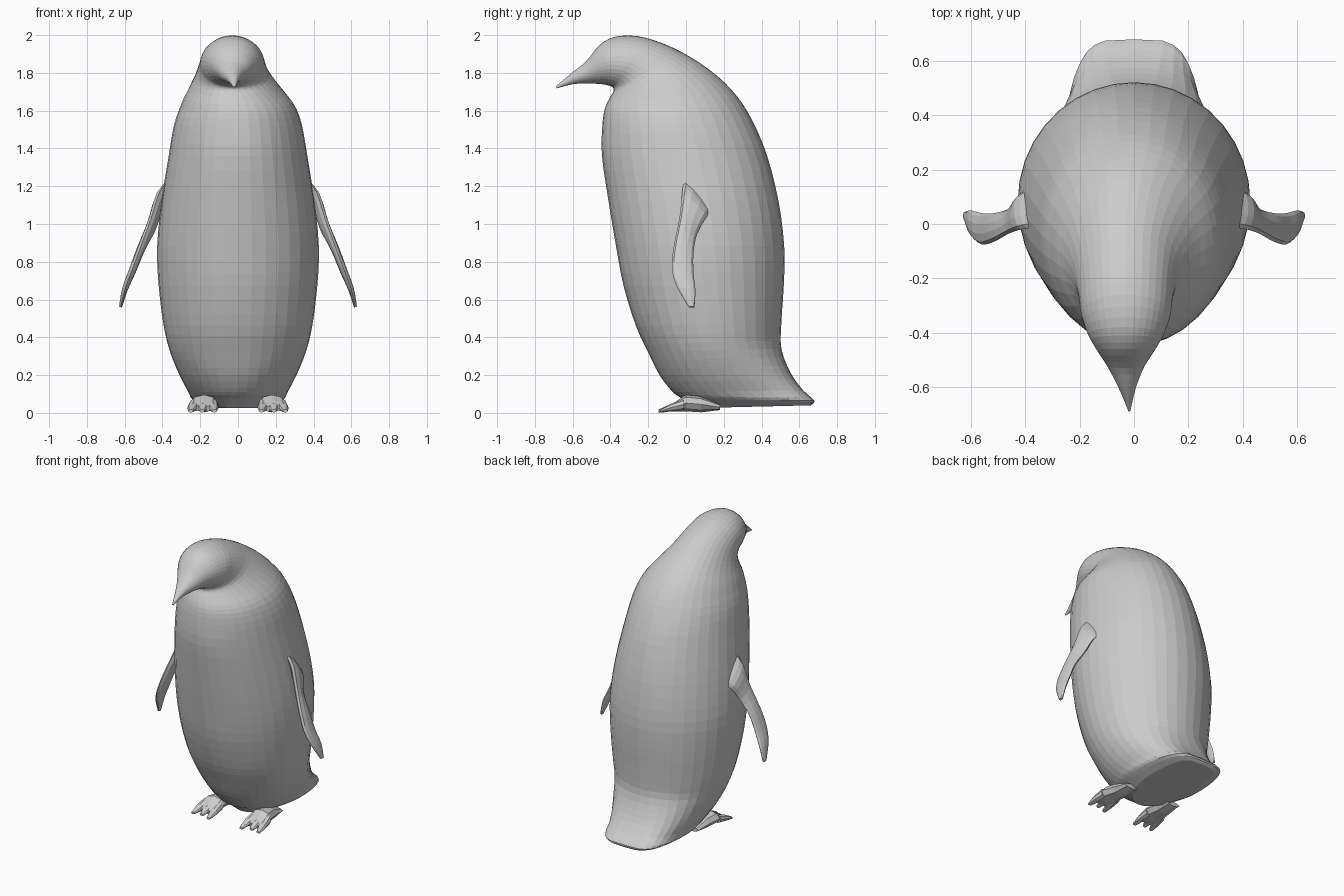
import bpy, bmesh, math
from mathutils import Vector

grey = bpy.data.materials.new("plain grey")
grey.diffuse_color = (0.6, 0.6, 0.6, 1)


def smooth_rows(rows, steps):
    """Catmull-Rom interpolation of rows of numbers."""
    out = []
    n = len(rows)
    for i in range(n - 1):
        a, b, c, d = rows[max(i - 1, 0)], rows[i], rows[i + 1], rows[min(i + 2, n - 1)]
        for k in range(steps):
            t = k / steps
            out.append([0.5 * (2 * q + (r - p) * t + (2 * p - 5 * q + 4 * r - s) * t * t
                               + (3 * q - p - 3 * r + s) * t ** 3)
                        for p, q, r, s in zip(a, b, c, d)])
    out.append(list(rows[-1]))
    return out


def loft(name, rings, sides, mirror=False):
    """Skin rings of (centre, axis a, axis b, squareness of the -a half)."""
    bm = bmesh.new()
    loops = []
    for centre, a, b, e in rings:
        loop = []
        for k in range(sides):
            t = 2 * math.pi * k / sides
            c, s = math.cos(t), math.sin(t)
            if c < 0:
                s = math.copysign(abs(s) ** e, s)
            loop.append(bm.verts.new(centre + a * c + b * s))
        loops.append(loop)
    for lo, hi in zip(loops, loops[1:]):
        for k in range(sides):
            j = (k + 1) % sides
            bm.faces.new((lo[k], lo[j], hi[j], hi[k]))
    bm.faces.new(loops[0])
    bm.faces.new(loops[-1])
    bmesh.ops.recalc_face_normals(bm, faces=bm.faces)
    me = bpy.data.meshes.new(name)
    bm.to_mesh(me)
    bm.free()
    me.materials.append(grey)
    ob = bpy.data.objects.new(name, me)
    bpy.context.collection.objects.link(ob)
    if mirror:
        ob.modifiers.new("mirror", 'MIRROR').use_mirror_merge = False
    return ob


# Body, tail, head and beak: (front y, front z, back y, back z, half width)
trunk = [
    (0.04, 0.025, 0.66, 0.04, 0.17),
    (-0.02, 0.075, 0.68, 0.065, 0.24),
    (-0.07, 0.11, 0.62, 0.12, 0.265),
    (-0.14, 0.20, 0.555, 0.21, 0.312),
    (-0.20, 0.32, 0.505, 0.34, 0.362),
    (-0.265, 0.46, 0.505, 0.48, 0.395),
    (-0.33, 0.67, 0.518, 0.68, 0.42),
    (-0.37, 0.88, 0.52, 0.88, 0.428),
    (-0.41, 1.12, 0.49, 1.12, 0.405),
    (-0.445, 1.36, 0.43, 1.36, 0.367),
    (-0.443, 1.52, 0.355, 1.54, 0.337),
]
head = [
    (-0.43, 1.61, 0.275, 1.67, 0.295),
    (-0.405, 1.665, 0.17, 1.78, 0.24),
    (-0.385, 1.70, 0.03, 1.88, 0.195),
    (-0.385, 1.72, -0.12, 1.955, 0.175),
    (-0.40, 1.73, -0.26, 1.995, 0.165),
    (-0.43, 1.738, -0.38, 1.99, 0.14),
    (-0.465, 1.742, -0.46, 1.945, 0.108),
    (-0.52, 1.744, -0.53, 1.86, 0.068),
    (-0.60, 1.74, -0.605, 1.80, 0.032),
    (-0.685, 1.718, -0.69, 1.728, 0.004),
]
rings = []
for fy, fz, by, bz, w in smooth_rows(trunk + head, 3):
    lean = -0.03 * min(max(((fz + bz) / 2 - 1.62) / 0.18, 0), 1)
    front, back = Vector((lean, fy, fz)), Vector((lean, by, bz))
    square = 0.45 + 0.55 * min(max((bz - 0.06) / 0.3, 0), 1)
    rings.append(((front + back) / 2, (front - back) / 2, Vector((w, 0, 0)), square))
loft("body", rings, 36)

# Flippers: leading edge xyz, trailing edge xyz, half thickness
flipper = [
    (0.35, -0.01, 1.25, 0.36, 0.14, 1.07, 0.025),
    (0.415, -0.02, 1.17, 0.42, 0.11, 1.04, 0.025),
    (0.46, -0.035, 1.03, 0.455, 0.06, 0.95, 0.022),
    (0.515, -0.065, 0.88, 0.515, 0.04, 0.85, 0.02),
    (0.56, -0.075, 0.76, 0.56, 0.04, 0.74, 0.018),
    (0.597, -0.045, 0.66, 0.60, 0.05, 0.65, 0.015),
    (0.622, 0.015, 0.56, 0.622, 0.045, 0.56, 0.008),
]
rings = []
for lx, ly, lz, tx, ty, tz, h in smooth_rows(flipper, 3):
    lead, trail = Vector((lx, ly, lz)), Vector((tx, ty, tz))
    rings.append(((lead + trail) / 2, (lead - trail) / 2, Vector((h, 0, h * 0.4)), 1))
loft("flippers", rings, 10, mirror=True)


def foot_part(name, rows):
    """Rows of (x, y, z, half width, half height)."""
    loft(name, [(Vector((x, y, z)), Vector((w, 0, 0)), Vector((0, 0, h)), 1)
                for x, y, z, w, h in rows], 8, mirror=True)


# Feet and toes
foot_part("feet", [(0.17, 0.18, 0.03, 0.05, 0.015), (0.175, 0.08, 0.045, 0.06, 0.042),
                   (0.18, 0.0, 0.052, 0.072, 0.044), (0.185, -0.05, 0.035, 0.075, 0.028),
                   (0.185, -0.09, 0.022, 0.07, 0.014)])
for i, (x0, x1, y1) in enumerate([(0.135, 0.125, -0.145), (0.185, 0.19, -0.125), (0.23, 0.25, -0.135)]):
    foot_part("toe_%d" % (i + 1), [(x0, -0.01, 0.045, 0.03, 0.03),
                                   ((x0 + x1) / 2, -0.08, 0.028, 0.028, 0.02),
                                   (x1, y1, 0.01, 0.014, 0.008)])
